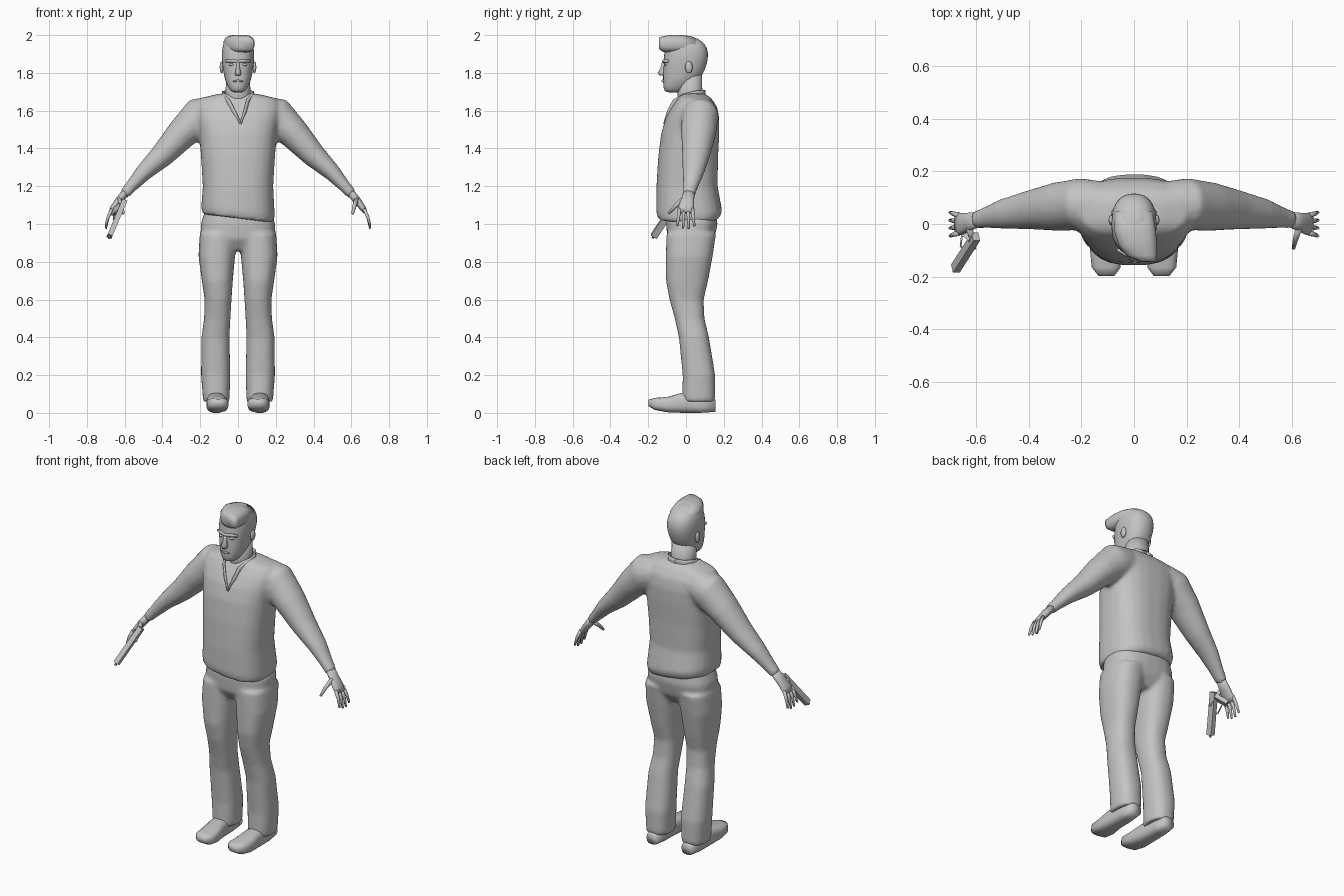
import bpy
import bmesh
from math import cos, sin, pi, copysign
from mathutils import Vector

if "Cube" in bpy.data.objects:
    bpy.data.objects.remove(bpy.data.objects["Cube"], do_unlink=True)

X, Y, Z = Vector((1, 0, 0)), Vector((0, 1, 0)), Vector((0, 0, 1))

grey = bpy.data.materials.new("plain grey")
grey.use_nodes = True
COLOUR = (0.55, 0.55, 0.55, 1)
grey.diffuse_color = COLOUR
for node in grey.node_tree.nodes:
    if node.type == "BSDF_PRINCIPLED":
        node.inputs["Base Color"].default_value = COLOUR


def ring(centre, u, v, power, sides):
    """Rounded-rectangle cross-section spanned by the half axes u and v."""
    points = []
    for i in range(sides):
        a = 2 * pi * (i + 0.5) / sides
        cu = copysign(abs(cos(a)) ** (2 / power), cos(a))
        cv = copysign(abs(sin(a)) ** (2 / power), sin(a))
        points.append(centre + u * cu + v * cv)
    return points


def skin(bm, rings):
    """Join successive cross-sections into a closed body."""
    loops = [[bm.verts.new(p) for p in r] for r in rings]
    for a, b in zip(loops, loops[1:]):
        for i in range(len(a)):
            j = (i + 1) % len(a)
            bm.faces.new((a[i], a[j], b[j], b[i]))
    bm.faces.new(loops[0][::-1])
    bm.faces.new(loops[-1])


def stack(bm, levels, power=2.4, sides=16):
    """Upright body from levels of (z, x min, x max, y min, y max)."""
    skin(bm, [ring(Vector(((x0 + x1) / 2, (y0 + y1) / 2, z)),
                   X * (x1 - x0) / 2, Y * (y1 - y0) / 2, power, sides)
              for z, x0, x1, y0, y1 in levels])


def slices(bm, levels, power=2.4, sides=16):
    """Front-to-back body from levels of (y, x min, x max, z min, z max)."""
    skin(bm, [ring(Vector(((x0 + x1) / 2, y, (z0 + z1) / 2)),
                   X * (x1 - x0) / 2, Z * (z1 - z0) / 2, power, sides)
              for y, x0, x1, z0, z1 in levels])


def tube(bm, path, side=1, ref=Y, power=2, sides=12):
    """Limb along a path of (x, y, z, thickness, breadth along ref)."""
    pts = [Vector((side * p[0], p[1], p[2])) for p in path]
    rings = []
    for i, p in enumerate(pts):
        t = (pts[min(i + 1, len(pts) - 1)] - pts[max(i - 1, 0)]).normalized()
        v = (ref - t * ref.dot(t)).normalized()
        rings.append(ring(p, t.cross(v) * path[i][3], v * path[i][4], power, sides))
    skin(bm, rings)


def ball(bm, centre, size):
    made = bmesh.ops.create_uvsphere(bm, u_segments=12, v_segments=8, radius=1)["verts"]
    for v in made:
        v.co = Vector(centre) + Vector([a * b for a, b in zip(v.co, size)])


def finish(name, bm, smooth=True, subdivide=0, voxel=0):
    bmesh.ops.recalc_face_normals(bm, faces=bm.faces[:])
    mesh = bpy.data.meshes.new(name)
    bm.to_mesh(mesh)
    bm.free()
    mesh.materials.append(grey)
    for face in mesh.polygons:
        face.use_smooth = smooth
    obj = bpy.data.objects.new(name, mesh)
    bpy.context.scene.collection.objects.link(obj)
    if voxel:
        fuse = obj.modifiers.new("Fuse", "REMESH")
        fuse.mode = "VOXEL"
        fuse.voxel_size = voxel
        fuse.use_smooth_shade = True
        relax = obj.modifiers.new("Relax", "SMOOTH")
        relax.factor = 0.5
        relax.iterations = 6
    if subdivide:
        obj.modifiers.new("Round", "SUBSURF").levels = subdivide
        obj.modifiers["Round"].render_levels = subdivide
    return obj


# Shirt: torso with a slanted hem, fused with both sleeves
bm = bmesh.new()
torso = [(1.03, .19, -.15, .175), (1.07, .195, -.158, .192), (1.2, .187, -.157, .168),
         (1.35, .196, -.148, .17), (1.48, .206, -.132, .177), (1.56, .22, -.108, .177),
         (1.62, .228, -.075, .165), (1.665, .205, -.045, .135), (1.69, .1, -.025, .1)]
stack(bm, [(z, -w, w, y0, y1) for z, w, y0, y1 in torso], 2.6, 24)
for v in bm.verts:
    if v.co.z < 1.1:
        v.co.z -= v.co.x * 0.12
for s in (-1, 1):
    tube(bm, [(.13, .075, 1.59, .09, .09), (.2, .075, 1.57, .105, .1),
              (.295, .066, 1.48, .084, .093), (.4, .053, 1.365, .065, .075),
              (.5, .038, 1.272, .046, .058), (.56, .025, 1.205, .034, .042),
              (.605, .015, 1.155, .028, .034)], s, sides=16)
finish("shirt", bm, voxel=0.012)

# Trousers: pelvis fused with two legs
bm = bmesh.new()
stack(bm, [(.86, -.1, .1, -.06, .11), (.92, -.195, .195, -.1, .15),
           (1.0, -.198, .198, -.105, .168), (1.07, -.175, .175, -.1, .16)], 2.6, 24)
leg = [(.06, .045, .185, -.02, .155), (.2, .04, .196, -.018, .155),
       (.4, .045, .194, -.038, .122), (.5, .04, .18, -.06, .098),
       (.6, .034, .177, -.088, .094), (.7, .027, .192, -.107, .118),
       (.83, .015, .21, -.107, .142), (.95, .01, .203, -.105, .16)]
for s in (-1, 1):
    stack(bm, [(z, s * a, s * b, y0, y1) for z, a, b, y0, y1 in leg], 2.4, 20)
finish("trousers", bm, voxel=0.012)

# Shoes
for s, side in ((-1, "right"), (1, "left")):
    bm = bmesh.new()
    slices(bm, [(.155, s * .08, s * .15, .005, .07), (.08, s * .07, s * .162, 0, .09),
                (-.03, s * .065, s * .165, 0, .105), (-.1, s * .052, s * .168, .003, .085),
                (-.165, s * .05, s * .162, .015, .08), (-.198, s * .075, s * .135, .035, .07)], 3)
    finish(side + "_shoe", bm)

# Hands: palm, four fingers and thumb
for s, side in ((-1, "right"), (1, "left")):
    bm = bmesh.new()
    tube(bm, [(.585, .02, 1.18, .022, .028), (.63, .008, 1.125, .021, .036),
              (.66, 0, 1.085, .017, .043), (.676, 0, 1.06, .011, .04)], s)
    for i in range(4):
        y = 0.034 - 0.023 * i
        drop = (.014, 0, .003, .016)[i]
        tube(bm, [(.668, y, 1.08, .01, .011), (.688, y * 1.15, 1.035, .009, .009),
                  (.7, y * 1.3, .975 + drop, .006, .006)], s, sides=8)
    tube(bm, [(.628, -.012, 1.13, .014, .016), (.616, -.055, 1.095, .011, .011),
              (.607, -.093, 1.055, .007, .007)], s, ref=Z, sides=8)
    finish(side + "_hand", bm)

# Neck
bm = bmesh.new()
stack(bm, [(1.6, -.075, .075, -.05, .1), (1.69, -.067, .067, -.045, .088),
           (1.8, -.064, .064, -.05, .085)], 2.2)
finish("neck", bm)

# Head
bm = bmesh.new()
head = [(1.695, .03, -.105, -.03), (1.71, .045, -.12, .0), (1.75, .067, -.123, .055),
        (1.79, .076, -.123, .09), (1.83, .083, -.121, .107), (1.87, .088, -.12, .118),
        (1.91, .088, -.117, .12), (1.95, .081, -.11, .107), (1.98, .064, -.09, .07),
        (2.0, .032, -.06, .015)]
stack(bm, [(z, -w, w, y0, y1) for z, w, y0, y1 in head], 2.4, 16)
finish("head", bm, subdivide=1)

# Hair quiff swept forward to one side
bm = bmesh.new()
slices(bm, [(.05, -.07, .07, 1.9, 1.985), (-.02, -.078, .084, 1.9, 2.002),
            (-.08, -.06, .088, 1.905, 2.002), (-.12, -.03, .088, 1.91, 1.995),
            (-.142, .02, .084, 1.925, 1.988)], 2.8)
finish("hair_quiff", bm)

# Nose
bm = bmesh.new()
stack(bm, [(1.865, -.008, .008, -.126, -.1), (1.83, -.01, .01, -.136, -.1),
           (1.8, -.018, .018, -.152, -.1), (1.785, -.014, .014, -.14, -.1)], 2, 8)
finish("nose", bm)

# Brow, eyes, ears and mouth
bm = bmesh.new()
tube(bm, [(-.064, -.097, 1.862, .006, .008), (-.03, -.115, 1.864, .009, .009),
          (0, -.12, 1.86, .007, .008), (.03, -.115, 1.864, .009, .009),
          (.064, -.097, 1.862, .006, .008)], ref=Z, sides=8)
finish("brow", bm)
bm = bmesh.new()
tube(bm, [(-.027, -.117, 1.755, .004, .003), (0, -.124, 1.759, .006, .006),
          (.027, -.117, 1.755, .004, .003)], ref=Z, sides=8)
finish("mouth", bm)
for s, side in ((-1, "right"), (1, "left")):
    bm = bmesh.new()
    ball(bm, (s * .034, -.109, 1.844), (.015, .009, .007))
    finish(side + "_eye", bm)
    bm = bmesh.new()
    ball(bm, (s * .087, .015, 1.83), (.01, .02, .032))
    finish(side + "_ear", bm)

# Collar: two folded flaps meeting in a V on the chest
for s, side in ((-1, "right"), (1, "left")):
    bm = bmesh.new()
    tube(bm, [(0, .098, 1.69, .007, .02), (s * .05, .088, 1.69, .007, .02),
              (s * .079, .045, 1.685, .007, .02), (s * .077, -.01, 1.67, .007, .02),
              (s * .052, -.058, 1.645, .007, .018), (s * .03 + .008, -.09, 1.595, .006, .012),
              (.014, -.115, 1.53, .005, .005)], ref=Z, power=3, sides=8)
    finish("collar_" + side, bm)

# Pistol pointing down from the right hand
bm = bmesh.new()
tube(bm, [(-.602, -.048, 1.12, .014, .018), (-.68, -.17, .935, .014, .018)], power=99, sides=4)
tube(bm, [(-.675, -.163, .947, .007, .007), (-.684, -.177, .925, .007, .007)], sides=8)
finish("pistol_slide", bm, smooth=False)
bm = bmesh.new()
tube(bm, [(-.615, -.055, 1.1, .018, .012), (-.665, -.012, 1.055, .018, .012)],
     ref=Z, power=99, sides=4)
finish("pistol_grip", bm, smooth=False)
bm = bmesh.new()
tube(bm, [(-.638, -.1, 1.035, .004, .004), (-.66, -.085, 1.025, .004, .004),
          (-.655, -.045, 1.055, .004, .004)], ref=Z, sides=6)
finish("trigger_guard", bm)
